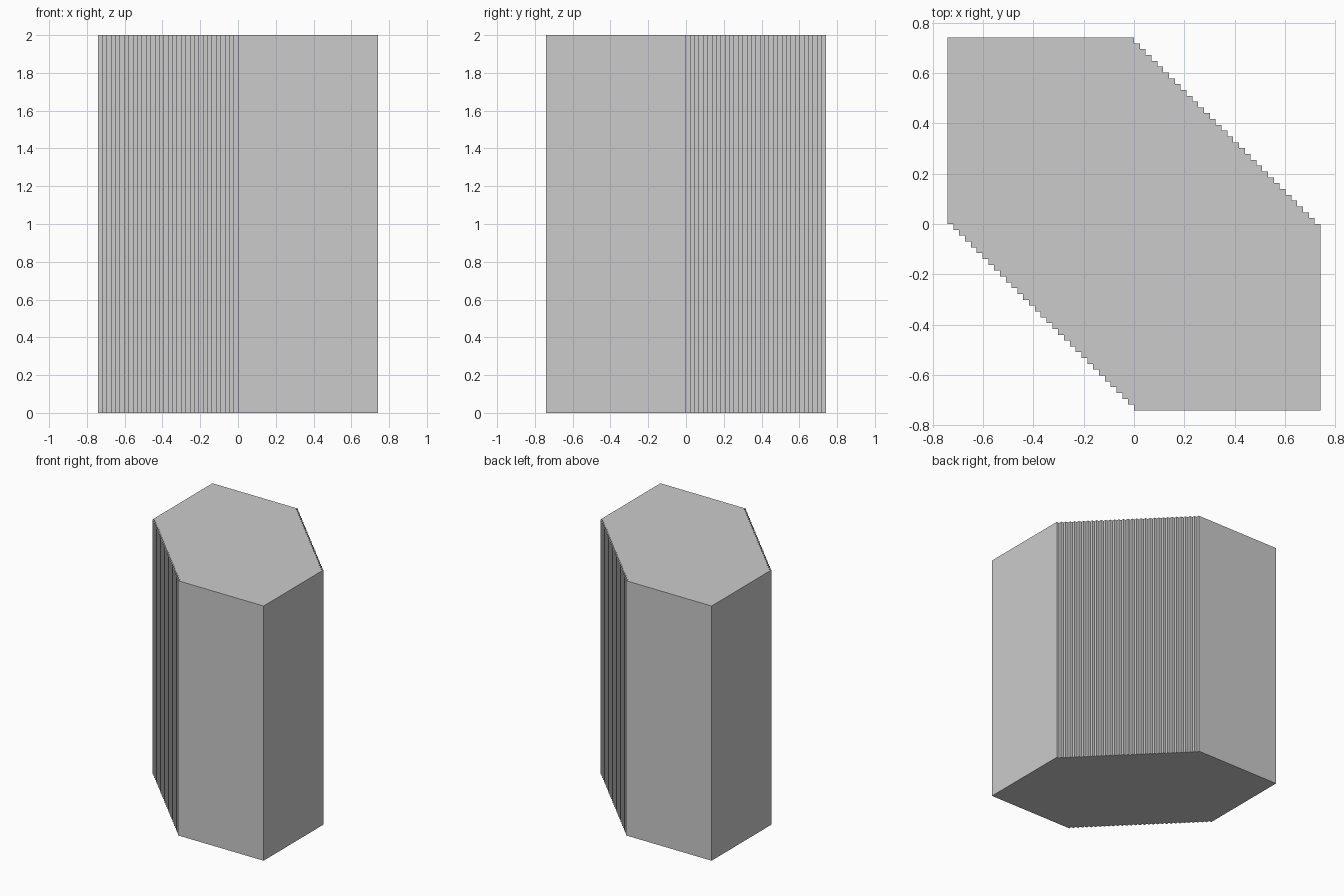
import bpy, bmesh

if "Cube" in bpy.data.objects:
    bpy.data.objects.remove(bpy.data.objects["Cube"])

R = 0.742      # half width
N = 32         # steps on each stepped side
H = 2.0        # height
s = R / N

# Half outline: stepped flank, then the square corner; other half is a 180 degree turn
half = [(0, R)]
for k in range(1, N + 1):
    half += [((k - 1) * s, R - k * s), (k * s, R - k * s)]
half.append((R, -R))
outline = half + [(-x, -y) for x, y in half]

# Extrude the outline upwards into the column
bm = bmesh.new()
base = bm.faces.new([bm.verts.new((x, y, 0)) for x, y in outline])
ext = bmesh.ops.extrude_face_region(bm, geom=[base], use_keep_orig=True)
top = [v for v in ext["geom"] if isinstance(v, bmesh.types.BMVert)]
bmesh.ops.translate(bm, verts=top, vec=(0, 0, H))
bmesh.ops.recalc_face_normals(bm, faces=bm.faces)

mesh = bpy.data.meshes.new("stepped_hexagonal_column")
bm.to_mesh(mesh)
bm.free()
column = bpy.data.objects.new("stepped_hexagonal_column", mesh)
bpy.context.collection.objects.link(column)
